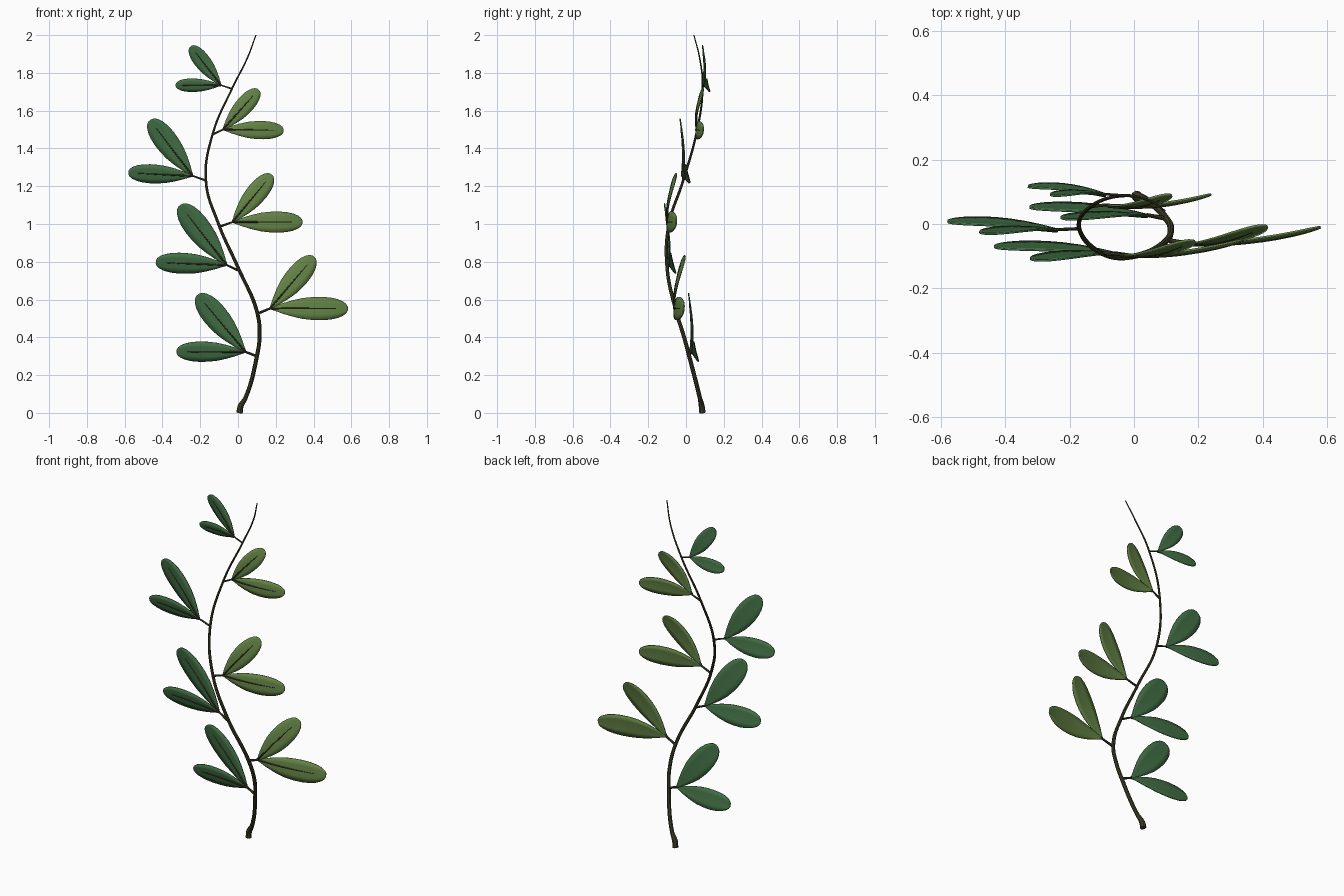
import bpy, bmesh, math
from mathutils import Vector as V

if "Cube" in bpy.data.objects:
    bpy.data.objects.remove(bpy.data.objects["Cube"])


def material(name, rgb):
    m = bpy.data.materials.new(name)
    m.diffuse_color = (*rgb, 1)
    m.use_nodes = True
    m.node_tree.nodes["Principled BSDF"].inputs["Base Color"].default_value = m.diffuse_color
    return m


BARK = material("bark", (0.05, 0.048, 0.022))
DARK = material("dark_leaf", (0.055, 0.16, 0.06))
LIGHT = material("light_leaf", (0.125, 0.225, 0.06))


def tube(name, pts, radii, res=8):
    """Smooth tapering tube through the points."""
    cu = bpy.data.curves.new(name, 'CURVE')
    cu.dimensions = '3D'
    cu.bevel_depth = 1
    cu.bevel_resolution = 2
    cu.resolution_u = res
    cu.use_fill_caps = True
    sp = cu.splines.new('BEZIER')
    sp.bezier_points.add(len(pts) - 1)
    for bp, p, r in zip(sp.bezier_points, pts, radii):
        bp.co = p
        bp.radius = r
        bp.handle_left_type = bp.handle_right_type = 'AUTO'
    ob = bpy.data.objects.new(name, cu)
    bpy.context.collection.objects.link(ob)
    cu.materials.append(BARK)
    bpy.ops.object.select_all(action='DESELECT')
    bpy.context.view_layer.objects.active = ob
    ob.select_set(True)
    bpy.ops.object.convert(target='MESH')
    bpy.ops.object.shade_smooth_by_angle()
    return ob


OUTLINE = [(0, .07), (.06, .2), (.15, .42), (.28, .68), (.42, .89), (.55, .98), (.67, 1),
           (.78, .94), (.87, .81), (.94, .61), (.98, .4), (1, .16)]


def leaf(name, base, tip, tilt, bow, ratio, mat):
    """Thin bowed blade facing the front, with a rib on its front face."""
    base, tip = V(base), V(tip)
    d = tip - base
    length = d.length
    n = V((0, 1, -tilt))
    n = (n - d * (n.dot(d) / d.dot(d))).normalized()
    side = n.cross(d).normalized()
    mid = lambda t: base + d * t + V((0, bow * 4 * t * (1 - t), 0))
    bm = bmesh.new()
    rows = []
    for t, w in OUTLINE:
        h = w * ratio * length
        rows.append([bm.verts.new(mid(t) + side * h * s - n * 0.003 * (1 - s * s) * w)
                     for s in (-1, -.5, 0, .5, 1)])
    for a, b in zip(rows, rows[1:]):
        for i in range(4):
            bm.faces.new((a[i], a[i + 1], b[i + 1], b[i]))
    me = bpy.data.meshes.new(name)
    bm.to_mesh(me)
    bm.free()
    me.materials.append(mat)
    ob = bpy.data.objects.new(name, me)
    bpy.context.collection.objects.link(ob)
    so = ob.modifiers.new("thickness", 'SOLIDIFY')
    so.thickness = 0.006
    so.offset = 0
    bpy.ops.object.select_all(action='DESELECT')
    bpy.context.view_layer.objects.active = ob
    ob.select_set(True)
    bpy.ops.object.shade_smooth_by_angle()
    ts = (0, .3, .6, .85)
    tube(name + "_rib", [mid(t) - n * 0.005 for t in ts], (.005, .0042, .0034, .002), 4)


# main winding stem with swollen foot
tube("stem", [(.008, .087, 0), (.014, .083, .035), (.04, .073, .08), (.1, .017, .3), (.114, -.01, .4),
              (.102, -.05, .53), (0, -.1, .77), (-.103, -.09, 1), (-.17, -.015, 1.23),
              (-.133, .055, 1.48), (-.03, .088, 1.72), (.05, .072, 1.88), (.095, .042, 2)],
     (.017, .016, .0115, .011, .0105, .01, .009, .008, .007, .006, .005, .004, .003), 12)

# node on stem, fork, tip of level leaf, tip of rising leaf
LEFT = [
    ((.1, .017, .3), (.04, .028, .323), (-.325, .053, .325), (-.213, .015, .625)),
    ((0, -.1, .755), (-.06, -.09, .783), (-.435, -.07, .798), (-.306, -.113, 1.1)),
    ((-.17, -.015, 1.23), (-.24, -.017, 1.255), (-.58, .008, 1.272), (-.465, -.03, 1.55)),
    ((-.03, .088, 1.715), (-.09, .093, 1.735), (-.33, .117, 1.735), (-.25, .088, 1.94)),
]
RIGHT = [
    ((.102, -.05, .525), (.17, -.06, .553), (.58, -.01, .552), (.402, -.004, .825)),
    ((-.1, -.09, .985), (-.03, -.096, 1.01), (.34, -.05, 1.01), (.178, -.05, 1.26)),
    ((-.133, .055, 1.475), (-.08, .06, 1.5), (.24, .092, 1.495), (.108, .092, 1.71)),
]
for label, nodes, mat, tilt, bow in (("left", LEFT, DARK, -.25, .01), ("right", RIGHT, LIGHT, .1, -.016)):
    for i, (node, fork, level, rising) in enumerate(nodes, 1):
        k = 1.1 - .12 * i
        tube(f"{label}_stalk_{i}", [node, fork], (.0075 * k, .006 * k), 3)
        leaf(f"{label}_level_leaf_{i}", fork, level, tilt, bow, .15, mat)
        leaf(f"{label}_rising_leaf_{i}", fork, rising, tilt * .6, bow, .165, mat)
